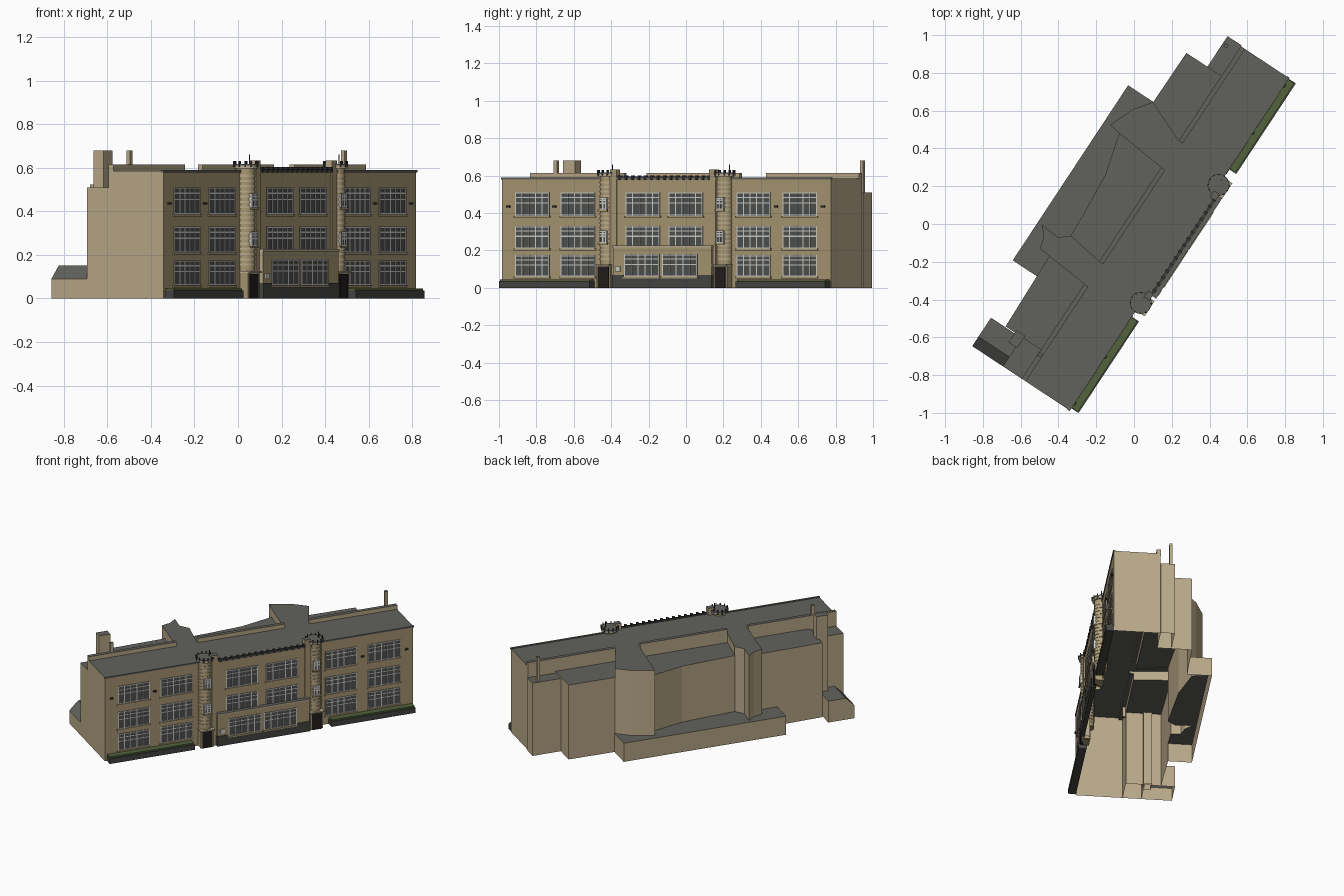
import bpy, bmesh, math
from mathutils import Matrix, Vector

cube = bpy.data.objects.get("Cube")
if cube:
    bpy.data.objects.remove(cube)

# Local frame: x runs along the facade, y goes into the building
PLACE = Matrix.Translation((-0.343, -0.985, 0)) @ Matrix.Rotation(math.radians(56.6), 4, "Z")
LENGTH, ROOF_Z, BLOCK_Z = 2.108, 0.585, 0.522
CENTRE_Y, BAY_Y = -0.03, -0.055


def material(name, r, g, b):
    m = bpy.data.materials.new(name)
    m.use_nodes = True
    m.diffuse_color = (r, g, b, 1)
    m.node_tree.nodes["Principled BSDF"].inputs["Base Color"].default_value = (r, g, b, 1)
    return m


TAN = material("tan_wall", 0.49, 0.40, 0.25)
BRICK = material("facade_brick", 0.39, 0.31, 0.17)
ROOF = material("roof_grey", 0.12, 0.12, 0.108)
STONE = material("pale_stone", 0.5, 0.43, 0.3)
GLASS = material("dark_glass", 0.078, 0.082, 0.078)
FRAME = material("window_frame", 0.62, 0.62, 0.59)
PLINTH = material("plinth_grey", 0.06, 0.06, 0.056)
HEDGE = material("hedge_green", 0.085, 0.125, 0.045)
DOOR = material("door_black", 0.016, 0.013, 0.012)
METAL = material("dark_metal", 0.03, 0.03, 0.03)


def finish(name, bm, *mats):
    bmesh.ops.recalc_face_normals(bm, faces=bm.faces)
    mesh = bpy.data.meshes.new(name)
    bm.to_mesh(mesh)
    bm.free()
    for m in mats:
        mesh.materials.append(m)
    ob = bpy.data.objects.new(name, mesh)
    bpy.context.collection.objects.link(ob)
    ob.matrix_world = PLACE
    return ob


def boxes(name, items, *mats):
    """One object made of boxes (x0, x1, y0, y1, z0, z1)."""
    bm = bmesh.new()
    for x0, x1, y0, y1, z0, z1 in items:
        mid = Vector((x0 + x1, y0 + y1, z0 + z1)) / 2
        size = Matrix.Diagonal((x1 - x0, y1 - y0, z1 - z0, 1))
        bmesh.ops.create_cube(bm, size=1, matrix=Matrix.Translation(mid) @ size)
    return finish(name, bm, *mats)


def prism(name, points, move, *mats):
    bm = bmesh.new()
    face = bm.faces.new([bm.verts.new(p) for p in points])
    top = bmesh.ops.extrude_face_region(bm, geom=[face])["geom"]
    bmesh.ops.translate(bm, vec=move, verts=[v for v in top if isinstance(v, bmesh.types.BMVert)])
    return finish(name, bm, *mats)


def cylinders(name, items, mat, sides=24):
    """One object made of upright cylinders (x, y, radius, z0, z1)."""
    bm = bmesh.new()
    for x, y, r, z0, z1 in items:
        bmesh.ops.create_cone(bm, cap_ends=True, segments=sides, radius1=r, radius2=r, depth=z1 - z0,
                              matrix=Matrix.Translation((x, y, (z0 + z1) / 2)))
    ob = finish(name, bm, mat)
    for p in ob.data.polygons:
        p.use_smooth = sides > 8 and abs(p.normal.z) < 0.5


def join(target, part):
    """Merge a helper solid into the target and drop the helper."""
    mod = target.modifiers.new("join", "BOOLEAN")
    mod.operation, mod.object, mod.solver = "UNION", part, "EXACT"
    part.hide_render = True
    bpy.context.view_layer.update()
    dg = bpy.context.evaluated_depsgraph_get()
    mesh = bpy.data.meshes.new_from_object(target.evaluated_get(dg))
    target.modifiers.clear()
    target.data = mesh
    bpy.data.objects.remove(part)


def shell(ob):
    """Open the base; level faces are roof, front faces take slot 2."""
    bm = bmesh.new()
    bm.from_mesh(ob.data)
    base = [f for f in bm.faces if abs(f.normal.z) > 0.9 and f.calc_center_median().z < 0.001]
    bmesh.ops.delete(bm, geom=base, context="FACES")
    for f in bm.faces:
        f.material_index = 1 if abs(f.normal.z) > 0.3 else 2 if f.normal.y < -0.5 else 0
    bm.to_mesh(ob.data)
    bm.free()


# Front range with a projecting centre and two links to the back
outline = [(0, 0), (0.715, 0), (0.715, CENTRE_Y), (1.4, CENTRE_Y), (1.4, 0), (LENGTH, 0), (LENGTH, 0.3),
           (1.51, 0.3), (1.605, 0.527), (1.516, 0.595), (1.38, 0.65), (1.37, 0.589), (1.34, 0.3),
           (0.745, 0.3), (0.775, 0.5), (0.73, 0.554), (0.74, 0.66), (0.69, 0.617), (0.628, 0.6),
           (0.6, 0.3), (0, 0.3)]
main = prism("main_building", [(x, y, 0) for x, y in outline], (0, 0, ROOF_Z), TAN, ROOF, BRICK)

# Lower back blocks and the low rear range, merged into one shell
blocks = [(0.184, 0.2), (1.92, 0.2), (1.92, 0.523), (1.603, 0.526), (1.5, 0.45), (1.4, 0.594),
          (1.144, 0.526), (0.93, 0.51), (0.76, 0.5), (0.7, 0.55), (0.65, 0.537), (0.184, 0.525)]
join(main, prism("block_helper", [(x, y, 0) for x, y in blocks], (0, 0, BLOCK_Z)))
join(main, boxes("range_helper", [(0.497, 1.607, 0.4, 0.686, 0, 0.13)]))
shell(main)

# End steps and corner annex
shell(boxes("end_steps", [(0, 0.184, 0.3, 0.42, 0, 0.51), (1.92, 2.114, 0.3, 0.39, 0, 0.51)],
            TAN, ROOF, TAN))
shell(prism("corner_annex", [(x, 0.42, z) for x, z in
                             [(0, 0), (0.18, 0), (0.18, 0.15), (0.06, 0.15), (0, 0.09)]],
            (0, 0.195, 0), TAN, ROOF, TAN))

# Roof parapets and chimneys
shell(boxes("roof_parapets", [(a, b, 0.275, 0.301, 0.57, 0.614) for a, b in
                              [(0, 0.6), (0.745, 1.34), (1.51, LENGTH)]], TAN, ROOF, TAN))
shell(boxes("chimneys", [(0.148, 0.17, 0.28, 0.3, 0.5, 0.68), (0.123, 0.2, 0.41, 0.465, 0, 0.68),
                         (2.057, 2.077, 0.36, 0.38, 0.5, 0.68)], TAN, ROOF, TAN))

# Projecting ground floor bay
shell(boxes("entrance_bay", [(0.749, 1.378, BAY_Y, CENTRE_Y, 0, 0.222)], TAN, ROOF, BRICK))
shell(boxes("bay_coping", [(0.746, 1.381, BAY_Y - 0.004, CENTRE_Y, 0.216, 0.226)], STONE, ROOF, STONE))
boxes("bay_plinth", [(0.746, 1.381, BAY_Y - 0.004, CENTRE_Y, 0, 0.054),
                     (0.746, 0.815, BAY_Y - 0.004, CENTRE_Y, 0.05, 0.07),
                     (1.295, 1.381, BAY_Y - 0.004, CENTRE_Y, 0.05, 0.07)], PLINTH)
boxes("plaque", [(0.765, 0.797, BAY_Y - 0.007, BAY_Y, 0.088, 0.115)], FRAME)


# Windows: glass, glazing bars and sills on a wall at depth y
def windows(name, openings, y, columns, t):
    glass, bars, sills = [], [], []
    for x0, x1, z0, z1 in openings:
        w, h = x1 - x0, z1 - z0
        glass.append((x0, x1, y - 0.002, y + 0.002, z0, z1))
        for i in range(columns + 1):
            x = x0 + t + (w - 2 * t) * i / columns
            bars.append((x - t, x + t, y - 0.004, y, z0, z1))
        for f in (0.03, 0.55, 0.78, 0.97):
            z = z0 + h * f
            bars.append((x0, x1, y - 0.004, y, z - t, z + t))
        sills.append((x0 - 0.006, x1 + 0.006, y - 0.008, y, z0 - 0.009, z0))
    boxes(name + "_glass", glass, GLASS)
    boxes(name + "_bars", bars, FRAME)
    boxes(name + "_sills", sills, BRICK)


rows = [(0.06, 0.175), (0.21, 0.33), (0.385, 0.51)]
wing = [(0.088, 0.305), (0.38, 0.598), (1.506, 1.72), (1.80, 2.02)]
centre = [(0.815, 1.033), (1.09, 1.308)]
windows("wing_window", [(*c, *r) for c in wing for r in rows], 0, 5, 0.0027)
windows("centre_window", [(*c, *r) for c in centre for r in rows[1:]], CENTRE_Y, 5, 0.0027)
windows("bay_window", [(0.822, 1.045, 0.06, 0.18), (1.065, 1.289, 0.06, 0.18)], BAY_Y, 5, 0.0027)

# Cornices, railing between the towers and wall lamps
boxes("cornice", [(a, b, y - 0.005, y + 0.01, 0.579, 0.589) for a, b, y in
                  [(-0.003, 0.72, 0), (0.712, 1.403, CENTRE_Y), (1.395, LENGTH + 0.003, 0)]], ROOF)
rail = [(0.77 + i * 0.041, 0.784 + i * 0.041, CENTRE_Y - 0.008, CENTRE_Y + 0.012, 0.578, 0.602)
        for i in range(15)]
boxes("parapet_railing", rail + [(0.75, 1.37, CENTRE_Y, CENTRE_Y + 0.008, 0.588, 0.595)], METAL)
boxes("wall_lamps", [(x - 0.01, x + 0.01, -0.012, 0, 0.43, 0.44)
                     for x in (0.045, 0.34, 1.76, 2.06)], METAL)

# Pilasters beside the towers
shell(boxes("pilasters", [(a, a + 0.04, CENTRE_Y - 0.006, 0.0, 0, 0.632) for a in (0.718, 1.352)],
            TAN, ROOF, BRICK))

# Towers with ribs, windows, crowns and doorways
for side, cx in (("right", 0.682), ("left", 1.43)):
    cy = -0.004
    cylinders(side + "_tower", [(cx, cy, 0.042, 0.1, 0.6)], BRICK)
    ribs = [(cx, cy, 0.045, 0.15 + i * 0.024, 0.16 + i * 0.024) for i in range(18)]
    cylinders(side + "_tower_ribs", ribs, TAN)
    panes = [(cx - 0.024, cx + 0.024, z, z + 0.064) for z in (0.24, 0.418)]
    boxes(side + "_tower_window_box", [(a, b, cy - 0.046, cy, c, d) for a, b, c, d in panes], FRAME)
    windows(side + "_tower_window", panes, cy - 0.046, 2, 0.004)
    cylinders(side + "_crown_base", [(cx, cy, 0.055, 0.596, 0.61)], STONE)
    cylinders(side + "_crown_deck", [(cx, cy, 0.058, 0.61, 0.618)], ROOF)
    posts = [(cx + 0.055 * math.cos(a), cy + 0.055 * math.sin(a), 0.004, 0.602, 0.63)
             for a in (math.tau * i / 12 for i in range(12))]
    cylinders(side + "_crown_posts", posts + [(cx + 0.03, cy, 0.003, 0.6, 0.66)], METAL, 6)
    boxes(side + "_doorway", [(cx - 0.044, cx + 0.044, -0.046, 0.01, 0, 0.118)], BRICK)
    boxes(side + "_door", [(cx - 0.034, cx + 0.034, -0.051, 0, 0, 0.113)], DOOR)
    boxes(side + "_canopy", [(cx - 0.048, cx + 0.048, -0.06, 0.01, 0.117, 0.126)], STONE)

# Planters with hedges
spans = [(0.014, 0.595), (1.53, 2.104)]
boxes("planters", [(a, b, -0.05, 0, 0, 0.036) for a, b in spans], PLINTH)
boxes("hedges", [(a + 0.004, b - 0.004, -0.043, 0, 0.03, 0.046) for a, b in spans], HEDGE)
